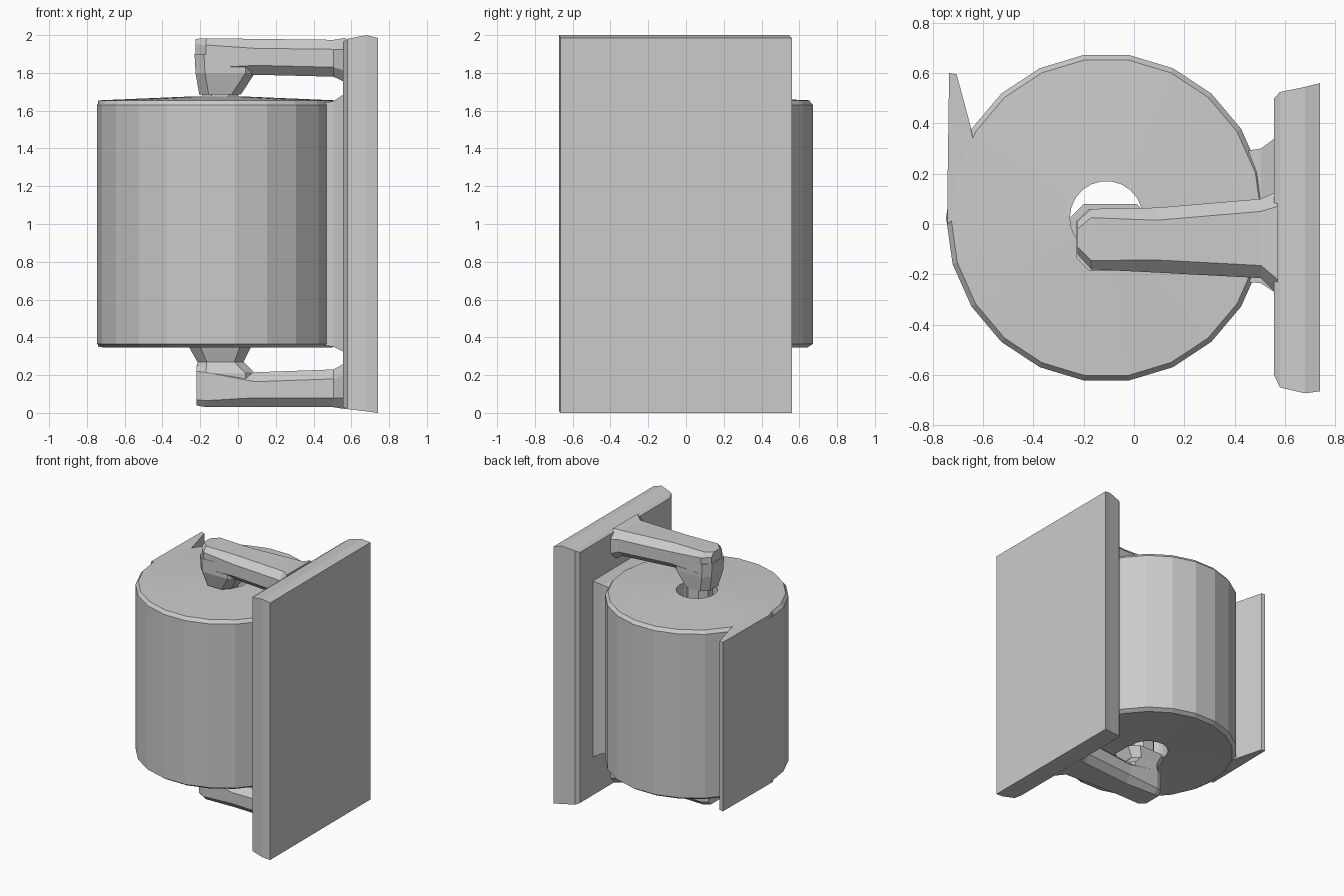
import bpy, bmesh
from math import cos, sin, pi

if "Cube" in bpy.data.objects:
    bpy.data.objects.remove(bpy.data.objects["Cube"])


def finish(name, bm):
    bmesh.ops.recalc_face_normals(bm, faces=bm.faces)
    me = bpy.data.meshes.new(name)
    bm.to_mesh(me)
    bm.free()
    ob = bpy.data.objects.new(name, me)
    bpy.context.collection.objects.link(ob)
    return ob


def bridge(bm, a, b):
    for i in range(len(a)):
        j = (i + 1) % len(a)
        bm.faces.new((a[i], a[j], b[j], b[i]))


def loft(name, rings):
    bm = bmesh.new()
    loops = [[bm.verts.new(p) for p in r] for r in rings]
    for a, b in zip(loops, loops[1:]):
        bridge(bm, a, b)
    bm.faces.new(loops[0])
    bm.faces.new(loops[-1])
    return finish(name, bm)


def octagon(a0, a1, b0, b1, c):
    return [(a0 + c, b0), (a1 - c, b0), (a1, b0 + c), (a1, b1 - c),
            (a1 - c, b1), (a0 + c, b1), (a0, b1 - c), (a0, b0 + c)]


def along_x(x, y0, y1, z0, z1, c):
    return [(x, p, q) for p, q in octagon(y0, y1, z0, z1, c)]


def along_z(z, x0, x1, y0, y1, c):
    return [(p, q, z) for p, q in octagon(x0, x1, y0, y1, c)]


# Wall plate, slightly smaller towards the roll
def plate_ring(x, y0, y1, z0, z1):
    return [(x, y0, z0), (x, y1, z0), (x, y1, z1), (x, y0, z1)]


loft("wall_plate", [plate_ring(0.557, -0.60, 0.50, 0.03, 1.965),
                    plate_ring(0.58, -0.65, 0.525, 0.02, 1.98),
                    plate_ring(0.68, -0.673, 0.545, 0.008, 2.0),
                    plate_ring(0.74, -0.665, 0.56, 0.0, 1.985)])

# Spacer between the roll and the plate
loft("plate_spacer", [plate_ring(0.44, -0.23, 0.29, 0.36, 1.64),
                      plate_ring(0.505, -0.235, 0.30, 0.35, 1.65),
                      plate_ring(0.565, -0.275, 0.345, 0.32, 1.69)])

# Paper roll: rings of (radius, height), closed round the open core
SIDES = 22
CX, CY = -0.11, 0.025
bm = bmesh.new()
rings = []
for r, z in [(0.145, 0.37), (0.62, 0.345), (0.65, 0.365), (0.65, 1.63),
             (0.63, 1.655), (0.145, 1.675)]:
    rx = r * 0.98 if r > 0.2 else r
    rings.append([bm.verts.new((CX + rx * cos(2 * pi * i / SIDES),
                                CY + r * 1.005 * sin(2 * pi * i / SIDES), z))
                  for i in range(SIDES)])
for k in range(len(rings)):
    bridge(bm, rings[k], rings[(k + 1) % len(rings)])
finish("paper_roll", bm)

# Loose end of the paper, leaving the roll straight back
flap = [(-0.742, 0.0), (-0.742, 0.10), (-0.735, 0.60), (-0.705, 0.595),
        (-0.65, 0.39), (-0.60, 0.10)]
loft("loose_sheet", [[(x, y, z) for x, y in flap] for z in (0.35, 1.655)])

# Upper arm with its downward elbow
loft("upper_arm", [along_x(-0.225, -0.12, 0.01, 1.80, 1.98, 0.03),
                   along_x(-0.17, -0.18, 0.06, 1.79, 1.983, 0.035),
                   along_x(0.09, -0.193, 0.065, 1.79, 1.98, 0.05),
                   along_x(0.505, -0.215, 0.10, 1.78, 1.975, 0.05),
                   along_x(0.57, -0.28, 0.13, 1.75, 1.985, 0.06)])
loft("upper_elbow", [along_z(1.90, -0.23, 0.09, -0.185, 0.06, 0.05),
                     along_z(1.80, -0.225, 0.09, -0.185, 0.06, 0.05),
                     along_z(1.685, -0.205, 0.015, -0.15, 0.05, 0.05)])

# Lower arm with its upward elbow and collar
loft("lower_arm", [along_x(-0.22, -0.16, 0.04, 0.04, 0.25, 0.03),
                   along_x(-0.17, -0.185, 0.06, 0.03, 0.25, 0.035),
                   along_x(0.09, -0.193, 0.065, 0.03, 0.215, 0.05),
                   along_x(0.505, -0.215, 0.10, 0.03, 0.23, 0.05),
                   along_x(0.57, -0.28, 0.13, 0.02, 0.265, 0.06)])
loft("lower_elbow", [along_z(0.12, -0.22, 0.09, -0.185, 0.06, 0.05),
                     along_z(0.21, -0.22, 0.09, -0.185, 0.06, 0.05),
                     along_z(0.27, -0.215, 0.03, -0.16, 0.06, 0.05),
                     along_z(0.35, -0.26, 0.07, -0.19, 0.08, 0.06)])

# Spindle running through the open core
loft("spindle", [along_z(z, -0.19, 0.0, -0.11, 0.05, 0.05) for z in (0.3, 1.75)])
